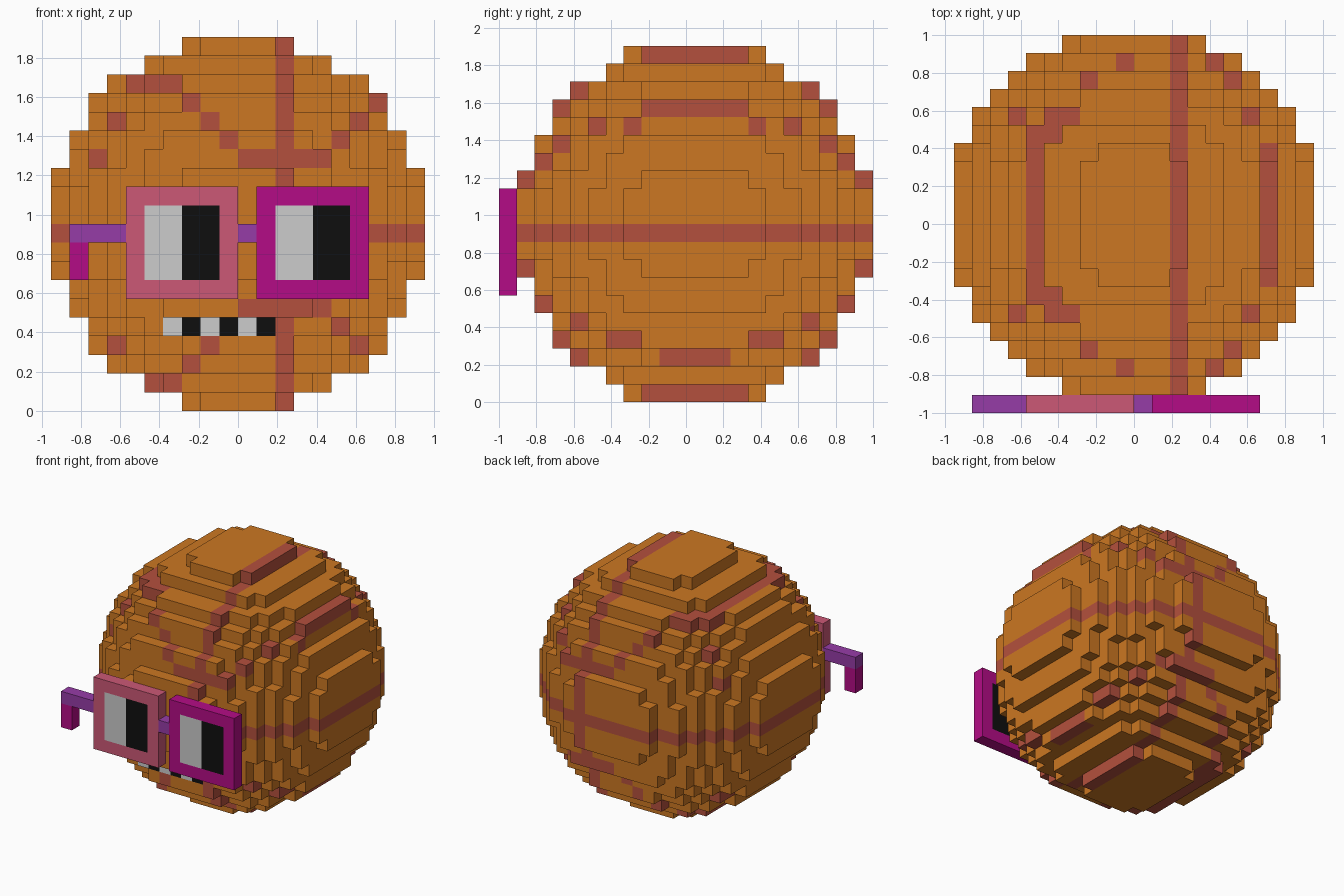
import bpy, bmesh
from mathutils import Vector

if "Cube" in bpy.data.objects:
    bpy.data.objects.remove(bpy.data.objects["Cube"])

S = 2 / 21          # size of one cube
Y0 = S / 2          # ball centre in y (spectacles add one cube in front)


def lin(c):
    c /= 255
    return c / 12.92 if c < 0.04045 else ((c + 0.055) / 1.055) ** 2.4


def material(name, r, g, b):
    m = bpy.data.materials.new(name)
    m.diffuse_color = (lin(r), lin(g), lin(b), 1)
    m.use_nodes = True
    m.node_tree.nodes["Principled BSDF"].inputs["Base Color"].default_value = m.diffuse_color
    return m


ORANGE = material("orange", 204, 119, 34)
SEAM = material("brick_red", 180, 80, 61)
WHITE = material("white", 204, 204, 204)
BLACK = material("black", 15, 15, 15)
PINK = material("pink", 204, 88, 118)
MAGENTA = material("magenta", 180, 12, 134)
PURPLE = material("purple", 150, 60, 167)


def finish(name, bm, mats):
    mesh = bpy.data.meshes.new(name)
    bm.to_mesh(mesh)
    bm.free()
    for m in mats:
        mesh.materials.append(m)
    obj = bpy.data.objects.new(name, mesh)
    bpy.context.collection.objects.link(obj)
    return obj


# ---- ball of cubes -------------------------------------------------------
def in_ball(i, j, k):
    x, y, z = abs(i + .5), abs(j + .5), abs(k - 9.5)
    if x * x + y * y + z * z > 107:
        return False
    if z > 9:                       # flat cap, narrower in x
        return x < 3
    return max(x, y) ** 2 + z * z <= 100


# curved seams, given as (x cell, z cell) columns running through y
curve = {(-1, 14), (-2, 15), (-3, 16), (-4, 17), (-5, 17), (-6, 17),
         (5, 14), (6, 15), (7, 16), (-7, 15), (-8, 13)}
curve |= {(i, 13) for i in range(5)}
curve |= {(i, 18 - k) for i, k in curve if (i, k) not in {(7, 16), (-8, 13)}}


def colour(i, j, k):
    y = abs(j + .5)
    if j == -8 and k == 4 and -4 <= i <= 1:      # teeth
        return 2 + i % 2
    if i == 2 or k == 9 or (i, k) in curve:
        return 1
    if (i, k) == (7, 15) and y == 3.5 or (i, k) == (6, 2) and y < 2:
        return 1
    return 0


# corner offsets of the face on each side of a cube
SIDES = []
for axis in range(3):
    for sign in (0, 1):
        u, v = (axis + 1) % 3, (axis + 2) % 3
        ring = []
        for a, b in ((0, 0), (1, 0), (1, 1), (0, 1)):
            c = [0, 0, 0]
            c[axis], c[u], c[v] = sign, a, b
            ring.append(tuple(c))
        n = [0, 0, 0]
        n[axis] = 2 * sign - 1
        SIDES.append((n, ring if sign else ring[::-1]))

bm = bmesh.new()
verts = {}


def vert(p):
    if p not in verts:
        verts[p] = bm.verts.new((p[0] * S, Y0 + p[1] * S, p[2] * S))
    return verts[p]


for i in range(-10, 10):
    for j in range(-10, 10):
        for k in range(20):
            if not in_ball(i, j, k):
                continue
            for n, ring in SIDES:
                if not in_ball(i + n[0], j + n[1], k + n[2]):
                    f = bm.faces.new([vert((i + a, j + b, k + c)) for a, b, c in ring])
                    f.material_index = colour(i, j, k)
finish("ball", bm, [ORANGE, SEAM, WHITE, BLACK])


# ---- spectacles ----------------------------------------------------------
def add_box(bm, x0, x1, z0, z1):
    new = bmesh.ops.create_cube(bm, size=1)["verts"]
    for v in new:
        v.co = Vector(((x0 + (v.co.x + .5) * (x1 - x0)) * S,
                       -1 + (v.co.y + .5) * S,
                       (z0 + (v.co.z + .5) * (z1 - z0)) * S))


def plate(name, mat, *boxes):
    bm = bmesh.new()
    for b in boxes:
        add_box(bm, *b)
    return finish(name, bm, [mat])


for side, x, mat in (("left", -6, PINK), ("right", 1, MAGENTA)):
    plate(side + "_frame", mat, (x, x + 6, 6, 7), (x, x + 6, 11, 12),
          (x, x + 1, 7, 11), (x + 5, x + 6, 7, 11))
    plate(side + "_eye_white", WHITE, (x + 1, x + 3, 7, 11))
    plate(side + "_pupil", BLACK, (x + 3, x + 5, 7, 11))

plate("bridge", PURPLE, (0, 1, 9, 10))
plate("temple_arm", PURPLE, (-9, -6, 9, 10))
plate("temple_tip", MAGENTA, (-9, -8, 7, 9))
